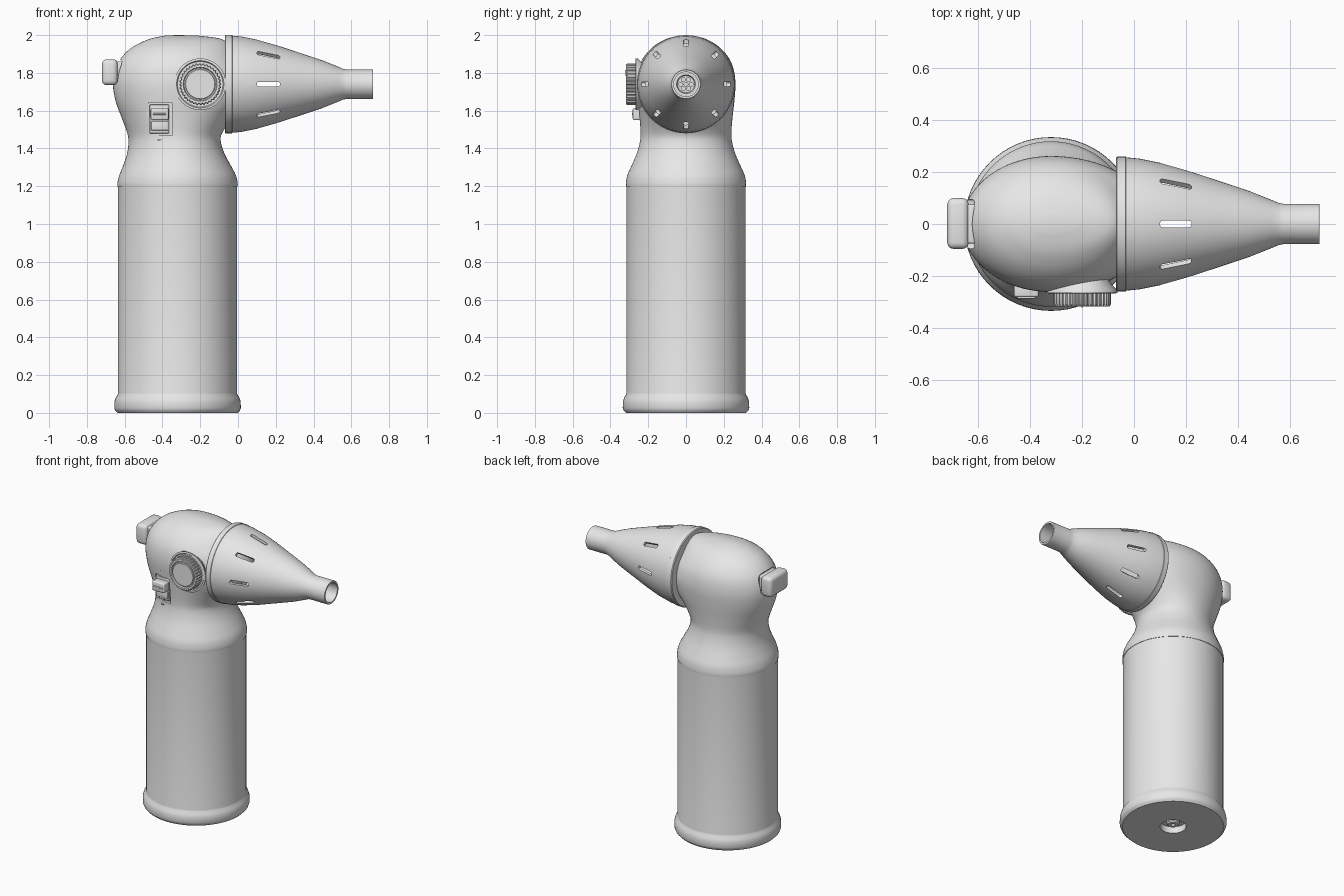
import bpy, bmesh, math
from mathutils import Matrix, Vector

if "Cube" in bpy.data.objects:
    bpy.data.objects.remove(bpy.data.objects["Cube"])

grey = bpy.data.materials.new("plain grey")
grey.use_nodes = True
grey.diffuse_color = (0.8, 0.8, 0.8, 1)
grey.node_tree.nodes["Principled BSDF"].inputs["Base Color"].default_value = (0.8, 0.8, 0.8, 1)

AXIS_X = -0.32      # canister axis
HEAD_Z = 1.74       # nozzle and knob height
TO_X = Matrix.Rotation(math.pi / 2, 4, 'Y')
TO_FRONT = Matrix.Rotation(math.pi / 2, 4, 'X')


def finish(name, bm):
    bmesh.ops.remove_doubles(bm, verts=bm.verts, dist=1e-5)
    bmesh.ops.recalc_face_normals(bm, faces=bm.faces)
    me = bpy.data.meshes.new(name)
    bm.to_mesh(me)
    bm.free()
    me.materials.append(grey)
    ob = bpy.data.objects.new(name, me)
    bpy.context.collection.objects.link(ob)
    return ob


def loft(name, rings, matrix=Matrix()):
    bm = bmesh.new()
    rows = [[bm.verts.new(matrix @ Vector(p)) for p in ring] for ring in rings]
    n = len(rows[0])
    for a, b in zip(rows, rows[1:]):
        for i in range(n):
            j = (i + 1) % n
            bm.faces.new((a[i], a[j], b[j], b[i]))
    return finish(name, bm)


def lathe(name, profile, matrix=Matrix(), seg=64, ridge=lambda i, r: r):
    """Revolve (radius, height) points around z, then place with the matrix."""
    ang = [2 * math.pi * i / seg for i in range(seg)]
    return loft(name, [[(ridge(i, r) * math.cos(a), ridge(i, r) * math.sin(a), z)
                        for i, a in enumerate(ang)] for r, z in profile], matrix)


def add_box(bm, lo, hi, bevel=0.0, matrix=Matrix(), segments=3):
    lo, hi = Vector(lo), Vector(hi)
    part = bmesh.new()
    bmesh.ops.create_cube(part, size=1)
    for v in part.verts:
        v.co = (lo + hi) / 2 + Vector(a * b for a, b in zip(v.co, hi - lo))
    if bevel:
        bmesh.ops.bevel(part, geom=part.edges[:], offset=bevel, segments=segments,
                        profile=0.5, affect='EDGES')
    part.transform(matrix)
    tmp = bpy.data.meshes.new("tmp")
    part.to_mesh(tmp)
    part.free()
    bm.from_mesh(tmp)
    bpy.data.meshes.remove(tmp)


def box(name, lo, hi, bevel=0.0):
    bm = bmesh.new()
    add_box(bm, lo, hi, bevel)
    return finish(name, bm)


def cut(target, cutter):
    mod = target.modifiers.new("cut", 'BOOLEAN')
    mod.operation, mod.solver, mod.object = 'DIFFERENCE', 'EXACT', cutter
    bpy.context.view_layer.objects.active = target
    bpy.ops.object.modifier_apply(modifier=mod.name)
    bpy.data.objects.remove(cutter)


def spline(rows, steps=4):
    """Catmull-Rom through rows of equal length."""
    out = []
    for k in range(len(rows) - 1):
        p = [rows[min(max(k + d, 0), len(rows) - 1)] for d in (-1, 0, 1, 2)]
        for s in range(steps):
            t = s / steps
            out.append([0.5 * (2 * b + (c - a) * t + (2 * a - 5 * b + 4 * c - d) * t * t
                               + (3 * b - a - 3 * c + d) * t ** 3) for a, b, c, d in zip(*p)])
    return out + [list(rows[-1])]


parts = []

# Canister with base ring and filling valve in the underside
parts.append(lathe("canister", [
    (0, .03), (.012, .03), (.012, .012), (.032, .012), (.04, .02), (.04, .045), (.082, .045),
    (.082, 0), (.318, 0), (.33, .012), (.335, .025), (.334, .06), (.328, .08), (.317, .097),
    (.315, .105), (.315, 1.21), (0, 1.21)], Matrix.Translation((AXIS_X, 0, 0))))

# Head: level sections given as height, left x, right x, half depth
sections = spline([
    (1.195, -.638, -.002, .318), (1.22, -.638, -.002, .318), (1.26, -.628, -.012, .31),
    (1.31, -.608, -.038, .288), (1.37, -.588, -.07, .262), (1.43, -.58, -.09, .245),
    (1.48, -.586, -.085, .24), (1.56, -.615, -.03, .246), (1.65, -.648, .05, .256),
    (1.74, -.662, .08, .262), (1.82, -.65, .05, .252), (1.88, -.618, .0, .226),
    (1.93, -.568, -.03, .184), (1.965, -.505, -.06, .135), (1.985, -.45, -.11, .09),
    (1.998, -.38, -.22, .035)])
N = 72
rings = [[(AXIS_X, 0, 1.195)] * N]
for z, left, right, depth in sections:
    ring = []
    for i in range(N):
        c, s = math.cos(2 * math.pi * i / N), math.sin(2 * math.pi * i / N)
        ring.append((AXIS_X + c * (right - AXIS_X if c > 0 else AXIS_X - left), depth * s, z))
    rings.append(ring)
rings.append([(AXIS_X, 0, 2.0)] * N)
head = loft("head", rings)
cut(head, box("switch_cutter", (-.475, -.35, 1.468), (-.35, -.215, 1.643)))
cut(head, box("trigger_cutter", (-.8, -.095, 1.745), (-.615, .095, 1.872), .01))
parts.append(head)

# Nozzle: hollow cone with eight slots
outer = [(0, -.07), (.255, -.07), (.26, -.065), (.26, -.032), (.257, -.03), (.252, .02),
         (.236, .1), (.208, .2), (.175, .3), (.142, .4), (.125, .45), (.105, .5), (.093, .53),
         (.082, .555), (.078, .575), (.078, .712), (.076, .715)]
inner = [(.065, .715), (.065, .55), (.11, .42), (.185, .2), (.215, .1), (.235, -.03), (0, -.03)]
nozzle = lathe("nozzle", outer + inner, Matrix.Translation((0, 0, HEAD_Z)) @ TO_X)
bm = bmesh.new()
for k in range(8):
    add_box(bm, (.1, -.013, .12), (.222, .013, .32), .011,
            Matrix.Translation((0, 0, HEAD_Z)) @ Matrix.Rotation(k * math.pi / 4, 4, 'X'))
cut(nozzle, finish("slot_cutter", bm))
parts.append(nozzle)

# Burner grille inside the nozzle tube, with seven holes
grille = lathe("burner_grille", [(0, .58), (.068, .58), (.068, .62), (.05, .62), (.045, .61), (0, .61)],
               Matrix.Translation((0, 0, HEAD_Z)) @ TO_X, 32)
bm = bmesh.new()
for k in range(7):
    a = k * math.pi / 3
    r = 0.028 if k < 6 else 0
    bmesh.ops.create_cone(bm, cap_ends=True, segments=6, radius1=.011, radius2=.011, depth=.04,
                          matrix=Matrix.Translation((.615, r * math.cos(a), HEAD_Z + r * math.sin(a))) @ TO_X)
cut(grille, finish("hole_cutter", bm))
parts.append(grille)

# Control knob: flared collar, ridged grip, face disc and pointer
knob_at = Matrix.Translation((-.2, 0, HEAD_Z)) @ TO_FRONT
parts.append(lathe("knob_collar", [(0, .17), (.095, .17), (.108, .225), (.135, .255), (.137, .266),
                                   (.125, .268), (.12, .262), (0, .262)], knob_at))
parts.append(lathe("knob_grip", [(0, .255), (.105, .255), (.111, .262), (.111, .31), (.105, .318),
                                 (.09, .318), (.086, .31), (0, .31)], knob_at, 144,
                   lambda i, r: r * (.95 if r > .1 and (i // 2) % 2 else 1)))
parts.append(lathe("knob_face", [(0, .3), (.08, .3), (.08, .315), (.077, .318), (0, .318)], knob_at))
parts.append(box("knob_pointer", (-.203, -.322, 1.785), (-.197, -.31, 1.815)))

# Sliding switch in its recess, with two small marks
parts.append(box("switch_plate", (-.468, -.232, 1.48), (-.365, -.2, 1.632), .004))
parts.append(box("switch_lower_pad", (-.46, -.24, 1.495), (-.37, -.22, 1.545), .004))
parts.append(box("switch_slider", (-.462, -.282, 1.55), (-.368, -.22, 1.615), .008))
parts.append(box("switch_rib", (-.45, -.287, 1.578), (-.38, -.275, 1.587), .002))
parts.append(box("upper_mark", (-.425, -.25, 1.677), (-.405, -.235, 1.684)))
parts.append(box("lower_mark", (-.425, -.236, 1.443), (-.405, -.22, 1.45)))

# Rear trigger button on a stem
parts.append(box("trigger_stem", (-.67, -.075, 1.755), (-.58, .075, 1.86), .008))
parts.append(box("trigger_button", (-.72, -.096, 1.735), (-.637, .1, 1.872), .024))

for ob in bpy.context.selected_objects:
    ob.select_set(False)
for ob in parts:
    ob.select_set(True)
bpy.context.view_layer.objects.active = parts[0]
bpy.ops.object.shade_smooth_by_angle(angle=math.radians(32))
